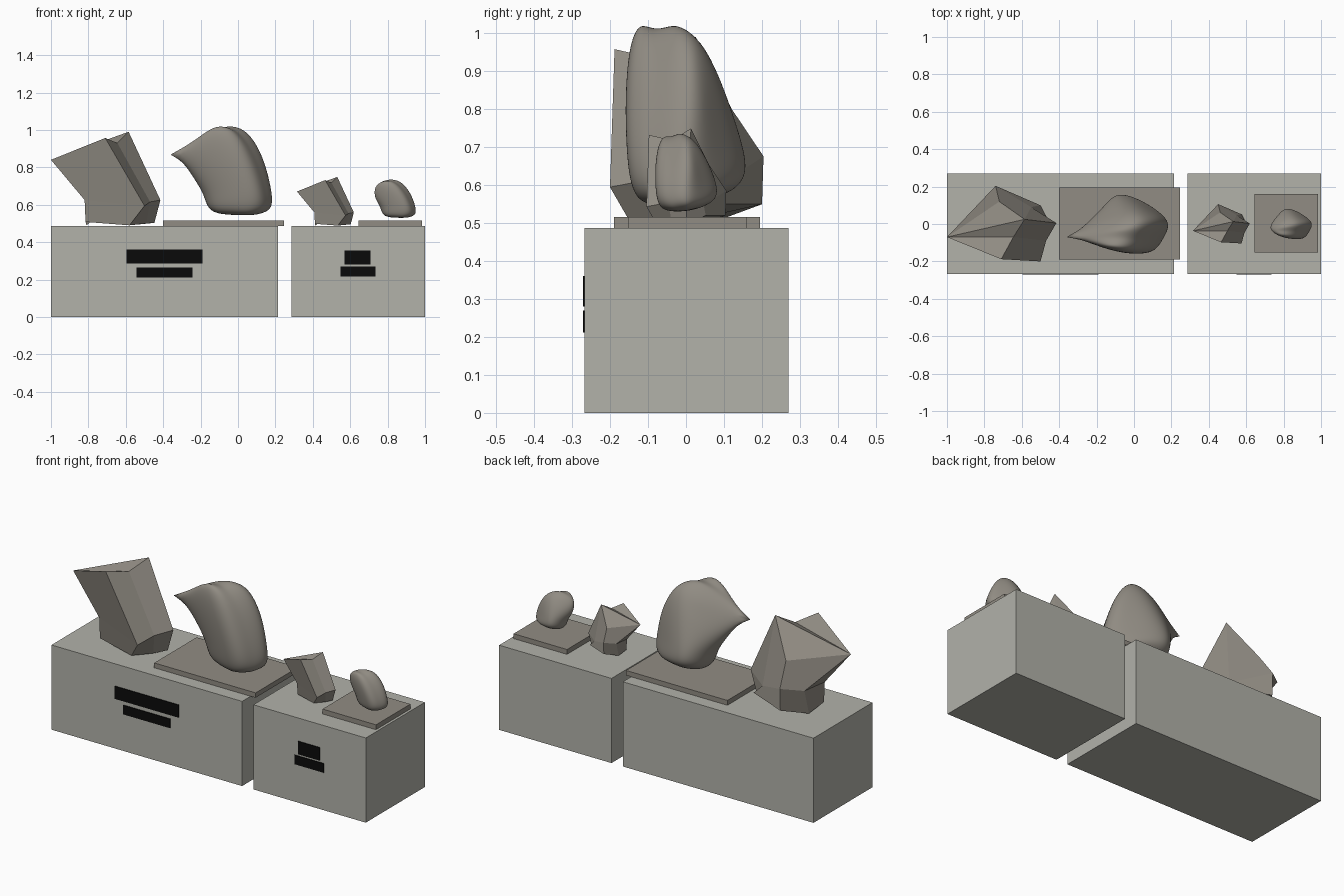
import bpy
import bmesh

cube = bpy.data.objects.get("Cube")
if cube:
    bpy.data.objects.remove(cube, do_unlink=True)


def material(name, r, g, b):
    m = bpy.data.materials.new(name)
    m.use_nodes = True
    m.diffuse_color = (r, g, b, 1)
    bsdf = m.node_tree.nodes["Principled BSDF"]
    bsdf.inputs["Base Color"].default_value = (r, g, b, 1)
    bsdf.inputs["Roughness"].default_value = 0.8
    return m


CONCRETE = material("pale concrete", 0.445, 0.445, 0.40)
STONE = material("brown grey stone", 0.283, 0.262, 0.227)
BLACK = material("black", 0.003, 0.003, 0.003)


def finish(name, bm, mat):
    bmesh.ops.recalc_face_normals(bm, faces=bm.faces)
    mesh = bpy.data.meshes.new(name)
    bm.to_mesh(mesh)
    bm.free()
    mesh.materials.append(mat)
    obj = bpy.data.objects.new(name, mesh)
    bpy.context.scene.collection.objects.link(obj)
    return obj


def box(name, xs, ys, zs, mat):
    bm = bmesh.new()
    bmesh.ops.create_cube(bm, size=1)
    for v in bm.verts:
        for axis, (lo, hi) in enumerate((xs, ys, zs)):
            v.co[axis] = hi if v.co[axis] > 0 else lo
    return finish(name, bm, mat)


# Rock cage: two rings of corners and a ridged crown, with the spike as "tip"
BASE = [(-.815, -.09, .508), (-.58, -.14, .49), (-.49, -.07, .5), (-.447, 0, .503),
        (-.5, .1, .55), (-.74, .2, .549), (-.81, .04, .49)]
WAIST = [(-.82, -.09, .625), (-.5, -.2, .594), (-.47, -.09, .615), (-.415, .005, .625),
         (-.55, .09, .6), (-.74, .204, .675), (-.81, .08, .635)]
CROWN = {"tip": (-1, -.07, .84), "front": (-.71, -.188, .957), "notch": (-.645, -.07, .93),
         "peak": (-.585, .025, .99), "back": (-.72, .12, .80)}
TALL_CROWN = {"front": (-.72, -.2, 1.13), "notch": (-.63, -.08, 1.05), "peak": (-.56, .04, 1.11)}
GROUND = 0.487


def rock(name, scale, tip_x, ground, smooth=False, spike=False):
    bm = bmesh.new()
    crease = bm.verts.layers.float.new("crease_vert")

    def vert(p):
        return bm.verts.new((tip_x + (p[0] + 1) * scale, p[1] * scale,
                             ground + (p[2] - GROUND) * scale))

    points = {**CROWN, **(TALL_CROWN if spike else {})}
    crown = {key: vert(p) for key, p in points.items()}
    base = [vert(p) for p in BASE]
    waist = [vert(p) for p in WAIST]
    top = [crown[k] for k in ("tip", "front", "notch", "peak", "peak", "back", "tip")]
    # Side walls, merging the repeated crown corners into triangles
    for low, high in ((base, waist), (waist, top)):
        for i in range(len(low)):
            j = (i + 1) % len(low)
            bm.faces.new(list(dict.fromkeys((low[i], low[j], high[j], high[i]))))
    bm.faces.new(base[::-1])
    # Crown facets fan out from the tip
    for a, b in (("front", "notch"), ("notch", "peak"), ("peak", "back")):
        bm.faces.new((crown["tip"], crown[a], crown[b]))
    # A pointed spike stays sharp under the rounding
    if spike:
        crown["tip"][crease] = 1.0
    for f in bm.faces:
        f.smooth = smooth
    obj = finish(name, bm, STONE)
    if smooth:
        mod = obj.modifiers.new("rounding", "SUBSURF")
        mod.levels = mod.render_levels = 4


# Plinths
DEPTH = (-.267, .27)
box("large_plinth", (-1, .213), DEPTH, (0, GROUND), CONCRETE)
box("small_plinth", (.285, 1), DEPTH, (0, GROUND), CONCRETE)

# Thin slabs under the rounded rocks
SLAB = (GROUND, .515)
box("large_slab", (-.4, .245), (-.19, .195), SLAB, STONE)
box("small_slab", (.645, .985), (-.153, .16), SLAB, STONE)

# Black label bars on the plinth fronts
LABEL = (-.271, -.266)
box("large_label_upper", (-.597, -.19), LABEL, (.287, .36), BLACK)
box("large_label_lower", (-.543, -.243), LABEL, (.212, .265), BLACK)
box("small_label_upper", (.57, .708), LABEL, (.28, .355), BLACK)
box("small_label_lower", (.548, .735), LABEL, (.217, .27), BLACK)

# Rocks: faceted ones stand on the plinths, rounded ones on the slabs
rock("large_faceted_rock", 1, -1, GROUND)
rock("small_faceted_rock", .52, .315, GROUND)
rock("large_rounded_rock", 1, -.36, .515, smooth=True, spike=True)
rock("small_rounded_rock", .52, .669, .515, smooth=True)
